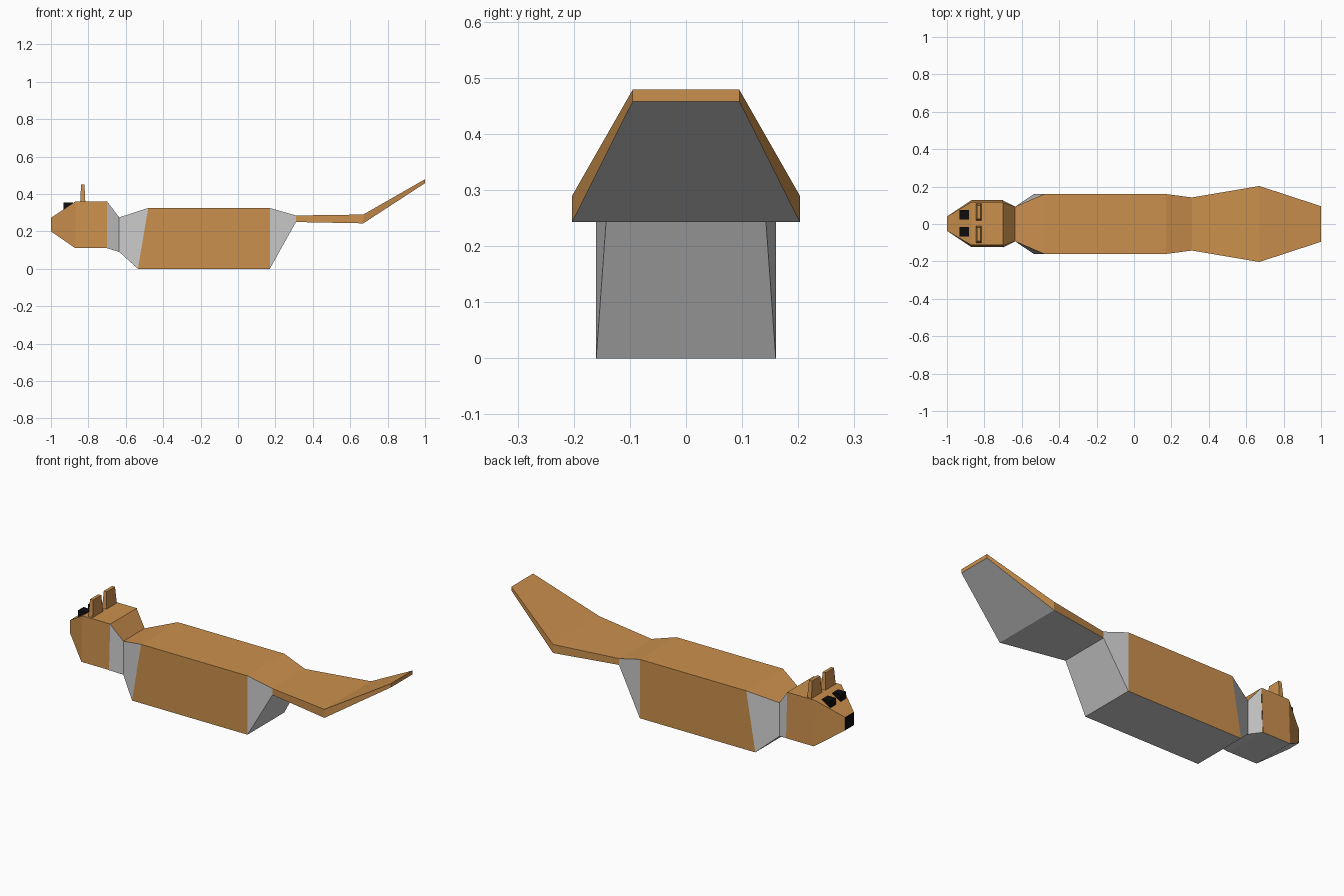
import bpy

if "Cube" in bpy.data.objects:
    bpy.data.objects.remove(bpy.data.objects["Cube"])

# Materials
def material(name, color):
    m = bpy.data.materials.new(name)
    m.diffuse_color = (*color, 1)
    m.use_nodes = True
    m.node_tree.nodes["Principled BSDF"].inputs["Base Color"].default_value = m.diffuse_color
    return m

GREY = material("grey", (0.8, 0.8, 0.8))
BROWN = material("brown_fur", (0.6, 0.28, 0.075))
BLACK = material("black", (0.004, 0.004, 0.004))
MATS = [GREY, BROWN, BLACK]


def make(name, verts, faces, mats):
    me = bpy.data.meshes.new(name)
    me.from_pydata(verts, [], faces)
    for m in MATS:
        me.materials.append(m)
    for p, m in zip(me.polygons, mats):
        p.material_index = MATS.index(m)
    ob = bpy.data.objects.new(name, me)
    bpy.context.collection.objects.link(ob)
    return ob


def loft(name, sections, under, side, top, start=None, end=None, cy=0.0):
    """Skin four-sided sections: (x_low, z_low, half_low, x_top, z_top, half_top)."""
    verts, faces, mats = [], [], []
    for xl, zl, hl, xt, zt, ht in sections:
        verts += [(xl, cy - hl, zl), (xl, cy + hl, zl),
                  (xt, cy + ht, zt), (xt, cy - ht, zt)]
    for i in range(len(sections) - 1):
        a, b = 4 * i, 4 * i + 4
        for k, m in enumerate((under, side, top, side)):
            n = (k + 1) % 4
            faces.append((a + k, a + n, b + n, b + k))
            mats.append(m)
    if start:
        faces.append((3, 2, 1, 0))
        mats.append(start)
    if end:
        n = len(verts)
        faces.append((n - 4, n - 3, n - 2, n - 1))
        mats.append(end)
    return make(name, verts, faces, mats)


def peg(name, x, y, z0, z1, low, high, mat):
    """Tapered box with half sizes low / high at its two ends."""
    verts = [(x + sx * h[0], y + sy * h[1], z)
             for z, h in ((z0, low), (z1, high))
             for sx, sy in ((-1, -1), (1, -1), (1, 1), (-1, 1))]
    faces = [(3, 2, 1, 0), (4, 5, 6, 7)]
    faces += [(k, (k + 1) % 4, (k + 1) % 4 + 4, k + 4) for k in range(4)]
    return make(name, verts, faces, [mat] * 6)


# Shared joints between the body parts
head_back = (-0.70, 0.11, 0.125, -0.70, 0.36, 0.115)
neck_mid = (-0.635, 0.09, 0.093, -0.635, 0.275, 0.093)
shoulder = (-0.535, 0.0, 0.16, -0.48, 0.325, 0.16)
hip = (0.17, 0.0, 0.16, 0.17, 0.325, 0.16)
tail_root = (0.31, 0.25, 0.142, 0.31, 0.285, 0.142)

# Head with black nose tip
loft("head", [(-1.0, 0.2, 0.038, -1.0, 0.272, 0.038),
              (-0.87, 0.11, 0.125, -0.87, 0.36, 0.115),
              head_back], GREY, BROWN, BROWN, start=BLACK, cy=0.002)

# Neck, torso and rump
loft("neck", [head_back, neck_mid, shoulder], GREY, GREY, BROWN)
loft("torso", [shoulder, hip], GREY, BROWN, BROWN)
loft("rump", [hip, tail_root], GREY, GREY, BROWN)

# Broad flat tail, raised at the tip
loft("tail", [tail_root,
              (0.67, 0.243, 0.203, 0.67, 0.29, 0.203),
              (1.0, 0.458, 0.095, 1.0, 0.479, 0.095)], GREY, BROWN, BROWN, end=BROWN)

# Eyes and ears
for s, label in ((-1, "right"), (1, "left")):
    peg(label + "_eye", -0.907, 0.004 + s * 0.045, 0.31, 0.355,
        (0.025, 0.025), (0.025, 0.025), BLACK)
    peg(label + "_ear", -0.83, 0.004 + s * 0.06, 0.35, 0.452,
        (0.014, 0.046), (0.009, 0.036), BROWN)
